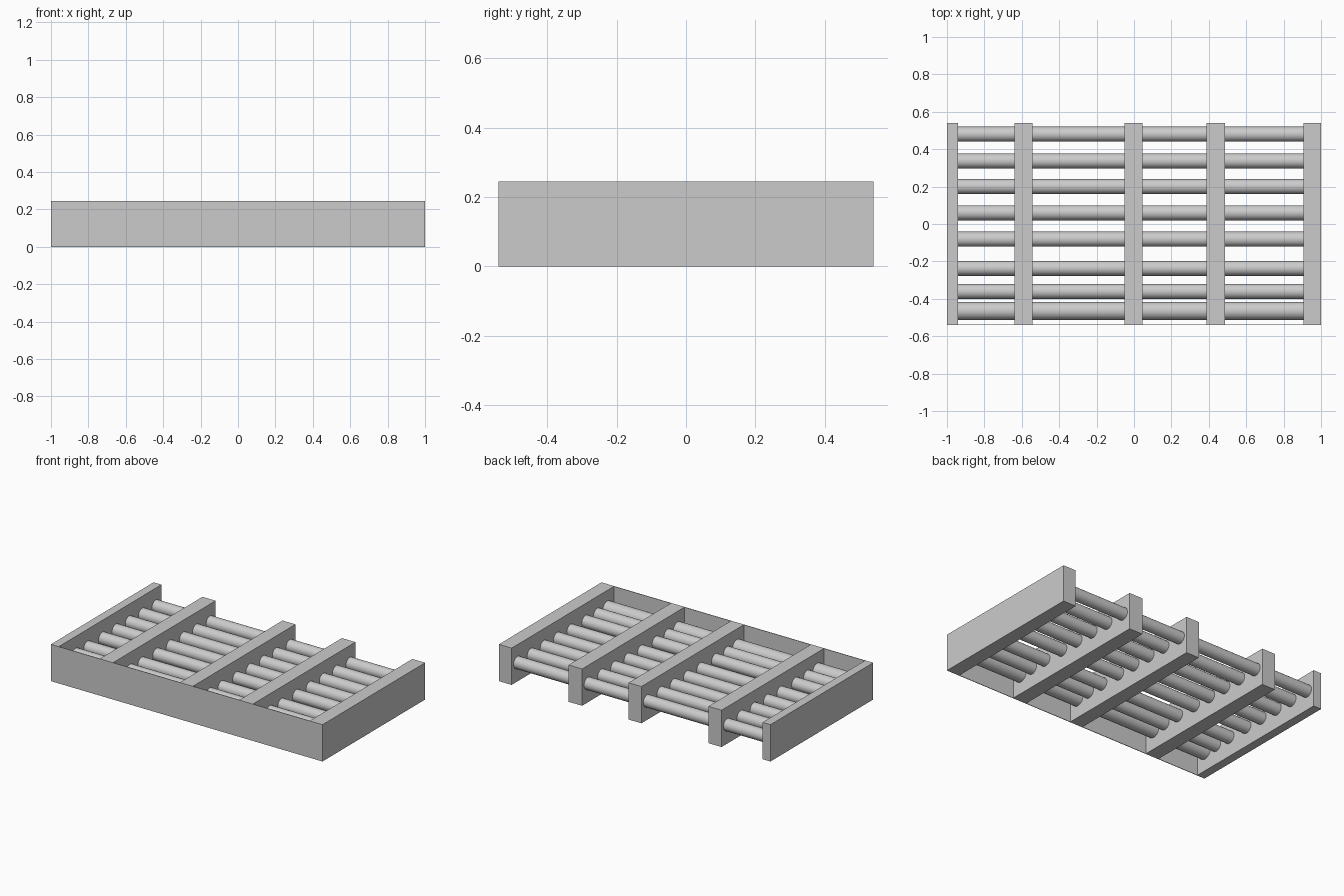
import bpy
import math

cube = bpy.data.objects.get("Cube")
if cube:
    bpy.data.objects.remove(cube, do_unlink=True)

# Single grey finish
grey = bpy.data.materials.new("plain_grey")
grey.use_nodes = True
colour = (0.6, 0.6, 0.6, 1)
grey.diffuse_color = colour
grey.node_tree.nodes["Principled BSDF"].inputs["Base Color"].default_value = colour

HEIGHT = 0.245
FRONT, BACK = -0.54, 0.54
PLATE = 0.004


def box(name, x0, x1, y0, y1, z0, z1):
    bpy.ops.mesh.primitive_cube_add(
        size=1, location=((x0 + x1) / 2, (y0 + y1) / 2, (z0 + z1) / 2))
    ob = bpy.context.object
    ob.name = name
    ob.scale = (x1 - x0, y1 - y0, z1 - z0)
    bpy.ops.object.transform_apply(location=False, rotation=False, scale=True)
    ob.data.materials.append(grey)
    return ob


def roller(name, x0, x1, y, radius):
    bpy.ops.mesh.primitive_cylinder_add(
        vertices=32, radius=radius, depth=x1 - x0,
        location=((x0 + x1) / 2, y, 0.127), rotation=(0, math.pi / 2, 0))
    ob = bpy.context.object
    ob.name = name
    ob.data.materials.append(grey)
    bpy.ops.object.shade_smooth_by_angle()


# Thin front plate
box("front_plate", -1, 1, FRONT, FRONT + PLATE, 0, HEIGHT)

# Cross rails, from the right end to the left end
rails = [(-1, -0.942), (-0.64, -0.543), (-0.05, 0.045), (0.387, 0.487), (0.906, 1)]
for i, (x0, x1) in enumerate(rails):
    box(f"rail_{i + 1}", x0, x1, FRONT + PLATE, BACK, 0, HEIGHT)

# Rows of rollers fitted between neighbouring rails
rows = [0.48, 0.337, 0.2, 0.06, -0.081, -0.237, -0.361, -0.465]
for i, y in enumerate(rows):
    radius = 0.048 if i == len(rows) - 1 else 0.04
    for j in range(len(rails) - 1):
        roller(f"roller_{i + 1}_{j + 1}", rails[j][1], rails[j + 1][0], y, radius)
